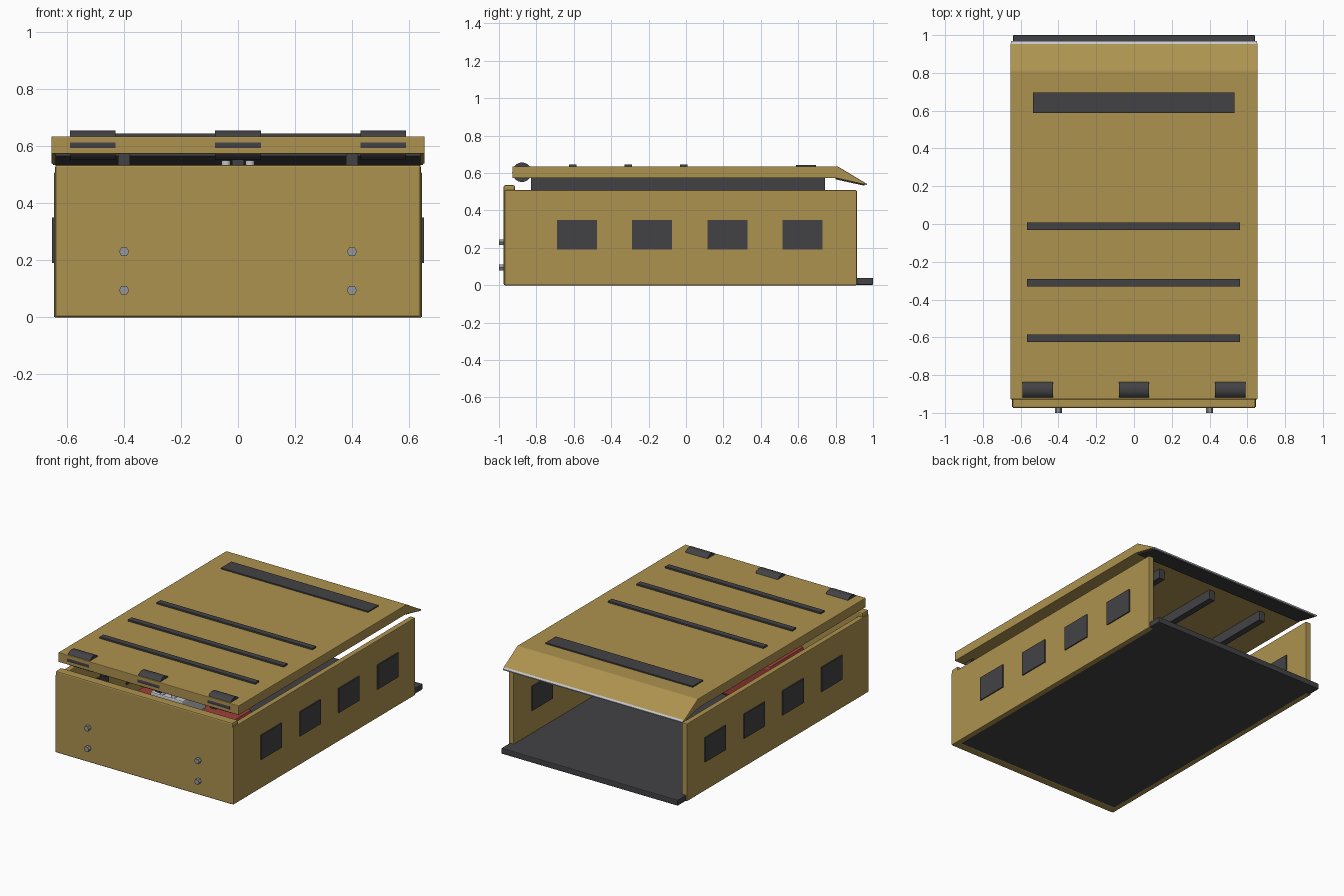
import bpy, math

if "Cube" in bpy.data.objects:
    bpy.data.objects.remove(bpy.data.objects["Cube"])


def material(name, rgb):
    m = bpy.data.materials.new(name)
    m.diffuse_color = (*rgb, 1)
    m.use_nodes = True
    m.node_tree.nodes["Principled BSDF"].inputs["Base Color"].default_value = m.diffuse_color
    return m


TAN = material("tan_paint", (0.42, 0.29, 0.08))
DARK = material("dark_rubber", (0.055, 0.055, 0.06))
RED = material("red_paint", (0.35, 0.05, 0.04))
STEEL = material("steel", (0.3, 0.31, 0.32))
LIGHT = material("light_metal", (0.55, 0.57, 0.6))


def finish(o, name, mat, bevel=0):
    o.name = name
    o.data.materials.append(mat)
    if bevel:
        b = o.modifiers.new("bevel", 'BEVEL')
        b.width = bevel
        b.segments = 2
    return o


def box(name, x, y, z, mat, bevel=0):
    """Box from (min, max) ranges on each axis."""
    bpy.ops.mesh.primitive_cube_add(size=1)
    o = bpy.context.object
    o.location = [(r[0] + r[1]) / 2 for r in (x, y, z)]
    o.scale = [r[1] - r[0] for r in (x, y, z)]
    bpy.ops.object.transform_apply(location=False, rotation=False, scale=True)
    return finish(o, name, mat, bevel)


def cylinder(name, loc, r, depth, rot, mat, sides):
    bpy.ops.mesh.primitive_cylinder_add(vertices=sides, radius=r, depth=depth,
                                        location=loc, rotation=rot)
    if sides > 8:
        bpy.ops.object.shade_smooth_by_angle(angle=math.radians(40))
    return finish(bpy.context.object, name, mat)


def extrude_x(name, profile, half, mat, bevel=0):
    """Extrude a (y, z) outline symmetrically along x."""
    n = len(profile)
    verts = [(s * half, y, z) for s in (-1, 1) for y, z in profile]
    faces = [tuple(range(n))[::-1], tuple(range(n, 2 * n))]
    faces += [(i, (i + 1) % n, n + (i + 1) % n, n + i) for i in range(n)]
    me = bpy.data.meshes.new(name)
    me.from_pydata(verts, [], faces)
    o = bpy.data.objects.new(name, me)
    bpy.context.collection.objects.link(o)
    return finish(o, name, mat, bevel)


# Floor, projecting past the open back end
box("floor", (-.64, .64), (-.96, 1.0), (.002, .04), DARK, .005)

# Front wall
box("front_wall", (-.642, .642), (-.975, -.915), (0, .535), TAN, .008)

# Side walls with dark inset panels
for s in (-1, 1):
    box("side_wall", sorted((s * .61, s * .646)), (-.97, .913), (0, .508), TAN, .004)
    for i in range(4):
        yc = -.583 + .402 * i
        box("side_window", sorted((s * .603, s * .653)),
            (yc - .107, yc + .107), (.19, .35), DARK)

# Hex bolts on the front wall
for x in (-.4, .4):
    for z in (.095, .23):
        cylinder("front_bolt", (x, -.984, z), .018, .032,
                 (math.pi / 2, math.radians(30), 0), STEEL, 6)

# Lid with a sloping back lip
extrude_x("lid", [(-.928, .573), (.80, .573), (.955, .538), (.957, .548),
                  (.812, .635), (-.928, .635)], .655, TAN, .004)
extrude_x("lip_seal", [(.80, .566), (.80, .573), (.955, .539), (.955, .532)], .64, DARK)
extrude_x("lip_trim", [(.945, .538), (.947, .553), (.968, .543), (.966, .535)], .65, LIGHT)

# Slats on the lid
for y in (-.605, -.31, -.013):
    box("lid_slat", (-.567, .562), (y - .02, y + .02), (.62, .645), DARK)
box("lid_vent", (-.535, .532), (.588, .695), (.62, .643), DARK)

# Hinge barrels
for x in (-.51, 0, .51):
    cylinder("hinge_barrel", (x, -.877, .604), .052, .16, (0, math.pi / 2, 0), DARK, 32)

# Rails under the lid
for x in (-.4, 0, .4):
    box("lid_rail", (x - .021, x + .021), (-.83, .743), (.51, .574), DARK)

# Machinery inside, mostly hidden by the lid
box("engine_block", (-.36, .36), (-.72, -.36), (.04, .32), RED, .02)
box("engine_cover", (-.12, .12), (-.74, -.5), (.3, .45), LIGHT, .01)
for s in (-1, 1):
    cylinder("engine_stack", (s * .042, -.72, .48), .016, .14, (0, 0, 0), LIGHT, 16)
